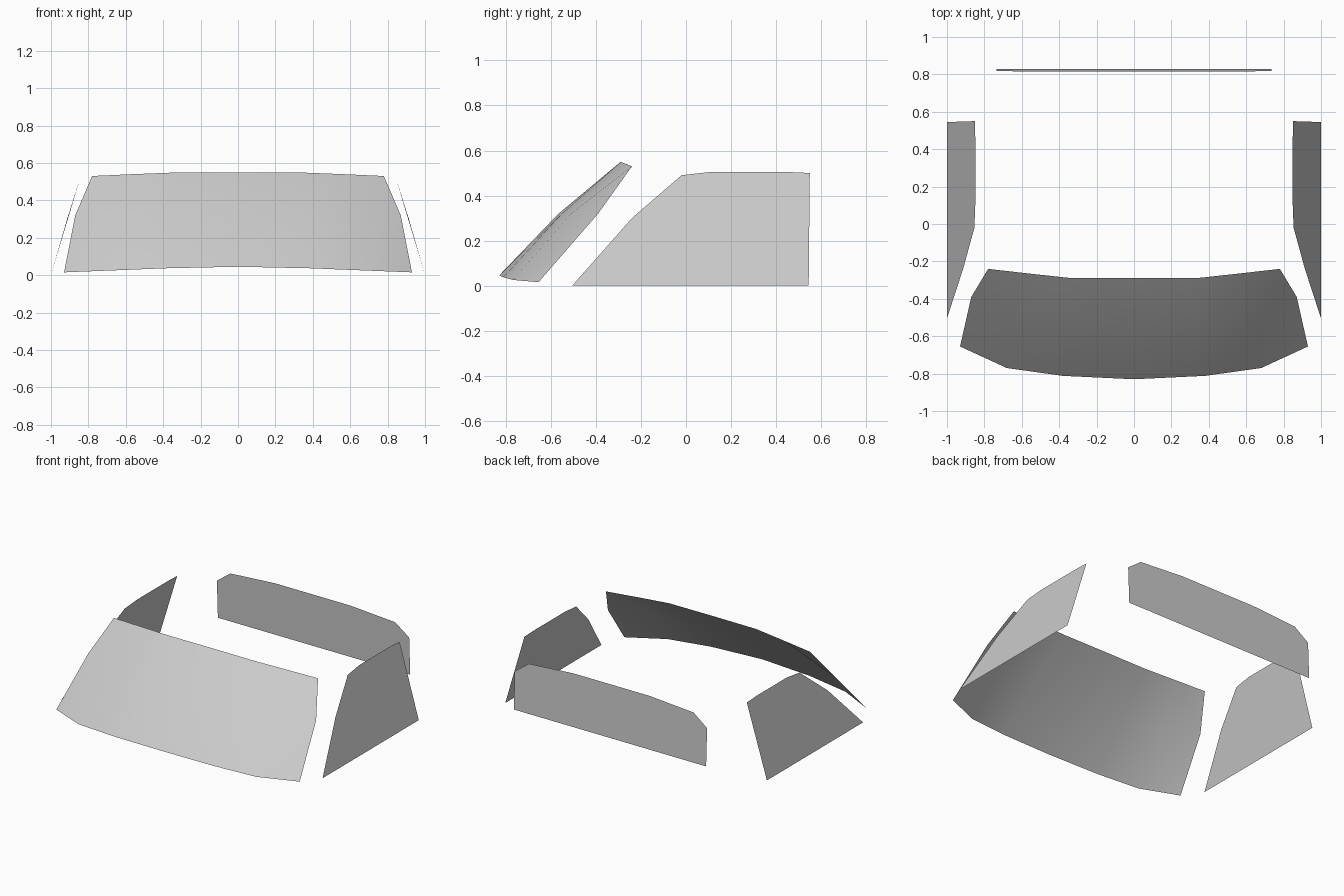
import bpy

if "Cube" in bpy.data.objects:
    bpy.data.objects.remove(bpy.data.objects["Cube"])


def sheet(name, verts, faces, smooth=False):
    mesh = bpy.data.meshes.new(name)
    mesh.from_pydata(verts, [], faces)
    mesh.update()
    for p in mesh.polygons:
        p.use_smooth = smooth
    obj = bpy.data.objects.new(name, mesh)
    bpy.context.collection.objects.link(obj)
    return obj


def mirrored(half):
    # full left-to-right row from centre-to-right points
    return [(-x, y, z) for x, y, z in reversed(half[1:])] + half


# Windscreen: three curved rows from bottom to top
rows = [mirrored(r) for r in (
    [(0, -0.83, 0.045), (0.38, -0.812, 0.037), (0.68, -0.77, 0.025), (0.93, -0.655, 0.015)],
    [(0, -0.568, 0.318), (0.36, -0.553, 0.318), (0.64, -0.51, 0.32), (0.87, -0.39, 0.32)],
    [(0, -0.29, 0.55), (0.33, -0.29, 0.549), (0.56, -0.265, 0.54), (0.78, -0.24, 0.53)],
)]
n = len(rows[0])
quads = [(r * n + i, r * n + i + 1, (r + 1) * n + i + 1, (r + 1) * n + i)
         for r in range(2) for i in range(n - 1)]
sheet("windscreen", sum(rows, []), quads, smooth=True)

# Side windows: leaning flat panes, (y, z) outline
outline = [(-0.505, 0), (0.545, 0), (0.55, 0.50), (0.44, 0.505),
           (0.11, 0.505), (-0.02, 0.49), (-0.24, 0.30)]
for side, name in ((1, "side_window_right"), (-1, "side_window_left")):
    pts = [(side * (1 - 0.27 * z - 0.06 * z * z), y, z) for y, z in outline]
    face = list(range(len(pts)))
    sheet(name, pts, [face if side > 0 else face[::-1]])

# Rear window: slightly tilted pane with arched top, (x, z) half outline
half = [(0.735, 0.135), (0.735, 0.395), (0.63, 0.474), (0.29, 0.498)]
full = half + [(-x, z) for x, z in reversed(half)]
pts = [(x, 0.83 - 0.041 * (z - 0.135), z) for x, z in full]
sheet("rear_window", pts, [list(range(len(pts)))[::-1]])
